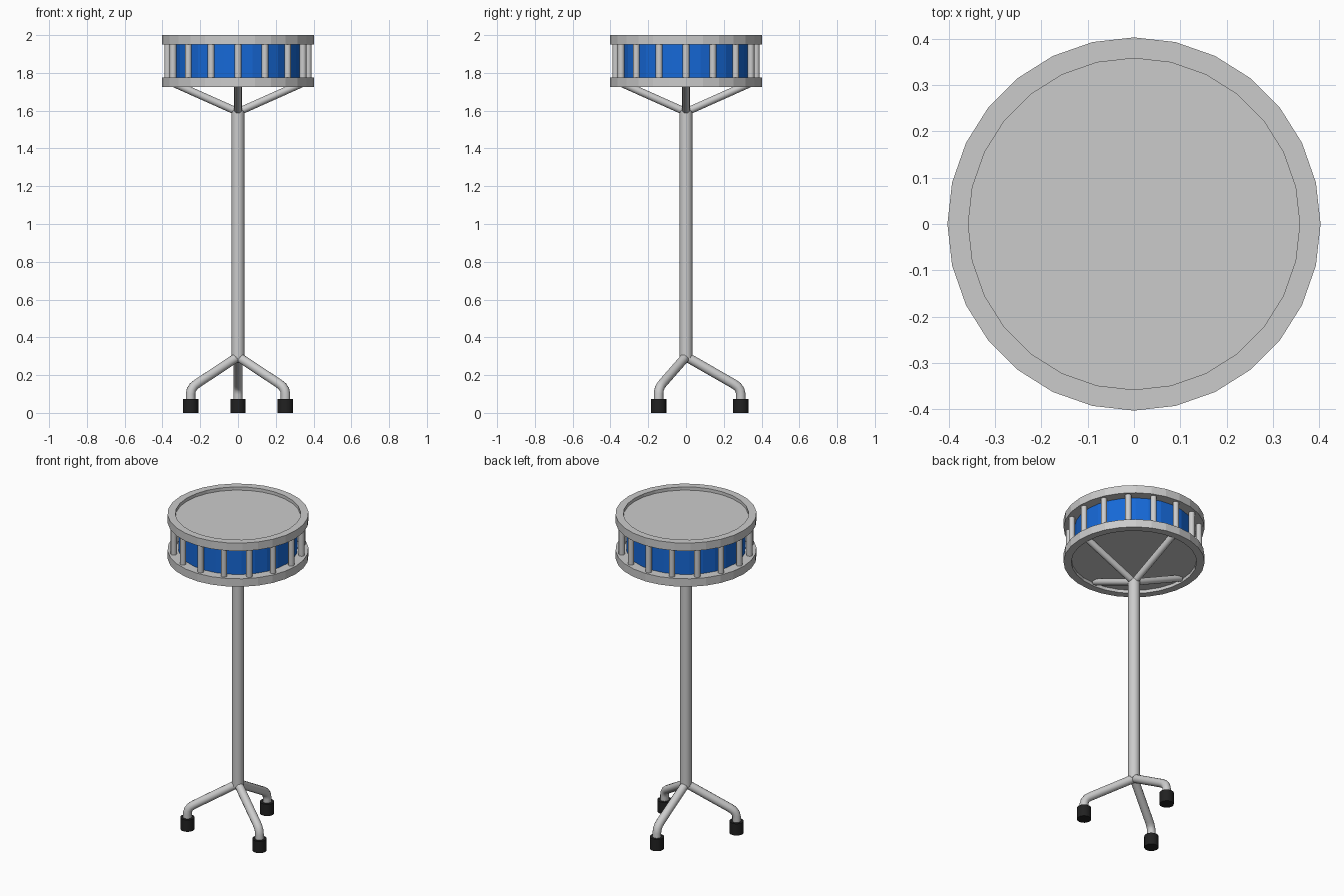
import bpy
from math import cos, sin, pi, radians

if "Cube" in bpy.data.objects:
    bpy.data.objects.remove(bpy.data.objects["Cube"])

SIDES = 28


def material(name, color):
    m = bpy.data.materials.new(name)
    m.diffuse_color = color
    m.use_nodes = True
    m.node_tree.nodes["Principled BSDF"].inputs["Base Color"].default_value = m.diffuse_color
    return m


BLUE = material("shell_blue", (0.008, 0.14, 0.68, 1))
BLACK = material("rubber_black", (0.015, 0.015, 0.015, 1))


def finish(obj, name, mat=None, smooth=False):
    obj.name = name
    if mat:
        obj.data.materials.append(mat)
    if smooth:
        bpy.ops.object.shade_smooth_by_angle(angle=radians(40))
    return obj


def cylinder(name, x, y, z0, z1, r, sides, mat=None, smooth=False):
    bpy.ops.mesh.primitive_cylinder_add(vertices=sides, radius=r, depth=z1 - z0,
                                        location=(x, y, (z0 + z1) / 2))
    return finish(bpy.context.object, name, mat, smooth)


def tube(name, points, r):
    curve = bpy.data.curves.new(name, 'CURVE')
    curve.dimensions = '3D'
    curve.bevel_depth = r
    curve.bevel_resolution = 4
    curve.use_fill_caps = True
    spline = curve.splines.new('POLY')
    spline.points.add(len(points) - 1)
    for p, co in zip(spline.points, points):
        p.co = (*co, 1)
    obj = bpy.data.objects.new(name, curve)
    bpy.context.collection.objects.link(obj)
    bpy.ops.object.select_all(action='DESELECT')
    obj.select_set(True)
    bpy.context.view_layer.objects.active = obj
    bpy.ops.object.convert(target='MESH')
    return finish(bpy.context.object, name, smooth=True)


def ring(name, r_in, r_out, z0, z1):
    profile = [(r_in, z0), (r_out, z0), (r_out, z1), (r_in, z1)]
    verts = [(r * cos(2 * pi * i / SIDES), r * sin(2 * pi * i / SIDES), z)
             for i in range(SIDES) for r, z in profile]
    faces = []
    for i in range(SIDES):
        a, b = 4 * i, 4 * ((i + 1) % SIDES)
        for k in range(4):
            n = (k + 1) % 4
            faces.append((a + k, b + k, b + n, a + n))
    mesh = bpy.data.meshes.new(name)
    mesh.from_pydata(verts, [], faces)
    obj = bpy.data.objects.new(name, mesh)
    bpy.context.collection.objects.link(obj)
    return obj


def polar(angle, profile):
    return [(r * cos(angle), r * sin(angle), z) for r, z in profile]


# Drum body: shell, hoops and recessed heads
cylinder("drum_shell", 0, 0, 1.755, 1.97, 0.34, SIDES, BLUE)
ring("bottom_hoop", 0.358, 0.403, 1.725, 1.775)
ring("top_hoop", 0.358, 0.403, 1.95, 2.0)
cylinder("bottom_head", 0, 0, 1.745, 1.773, 0.358, SIDES)
cylinder("top_head", 0, 0, 1.952, 1.98, 0.358, SIDES)

# Tension rods around the shell
for i in range(16):
    a = 2 * pi * i / 16
    cylinder(f"tension_rod_{i + 1}", 0.372 * cos(a), 0.372 * sin(a),
             1.77, 1.955, 0.018, 12, smooth=True)

# Pole
cylinder("stand_pole", 0, 0, 0.29, 1.6, 0.034, 16, smooth=True)

# Four cradle arms below the drum
for i in range(4):
    tube(f"cradle_arm_{i + 1}", polar(i * pi / 2, [(0, 1.593), (0.345, 1.747)]), 0.02)

# Three bent legs with rubber feet
leg_profile = [(0, 0.298), (0.25, 0.155), (0.272, 0.14), (0.285, 0.122),
               (0.29, 0.1), (0.29, 0.05)]
for i in range(3):
    a = pi / 2 + i * 2 * pi / 3
    tube(f"stand_leg_{i + 1}", polar(a, leg_profile), 0.025)
    cylinder(f"rubber_foot_{i + 1}", 0.29 * cos(a), 0.29 * sin(a),
             0, 0.074, 0.041, 16, BLACK, True)
